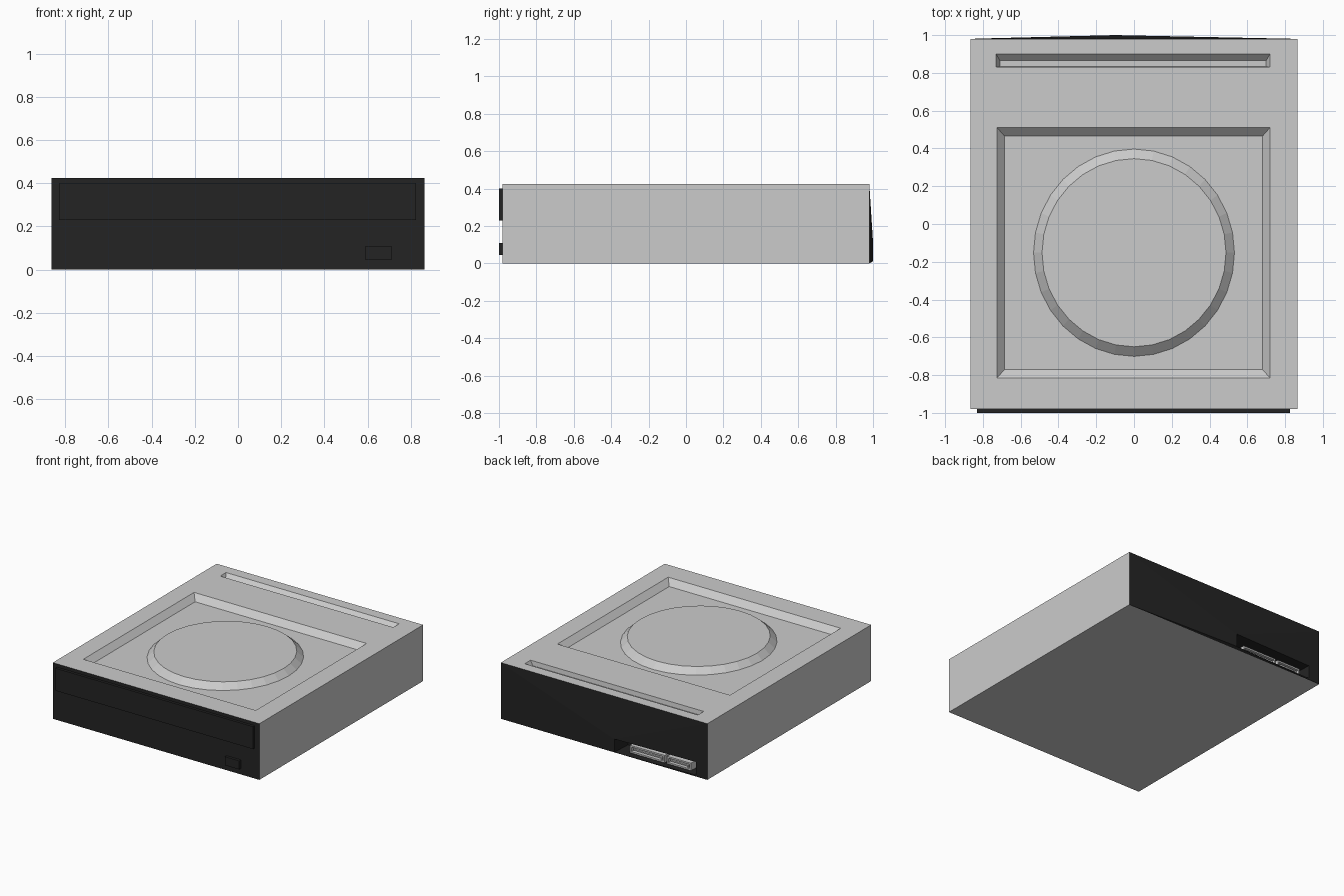
import bpy, bmesh, math

if "Cube" in bpy.data.objects:
    bpy.data.objects.remove(bpy.data.objects["Cube"])

black = bpy.data.materials.new("black_plastic")
black.diffuse_color = (0.017, 0.017, 0.017, 1)
black.use_nodes = True
black.node_tree.nodes["Principled BSDF"].inputs["Base Color"].default_value = black.diffuse_color
grey = bpy.data.materials.new("grey_metal")
grey.diffuse_color = (0.8, 0.8, 0.8, 1)
grey.use_nodes = True
grey.node_tree.nodes["Principled BSDF"].inputs["Base Color"].default_value = grey.diffuse_color


def finish(name, bm, mats=()):
    bmesh.ops.recalc_face_normals(bm, faces=bm.faces)
    me = bpy.data.meshes.new(name)
    bm.to_mesh(me)
    bm.free()
    ob = bpy.data.objects.new(name, me)
    bpy.context.collection.objects.link(ob)
    for m in mats:
        me.materials.append(m)
    return ob


def box(bm, x0, x1, y0, y1, z0, z1):
    v = bmesh.ops.create_cube(bm, size=1)["verts"]
    for p in v:
        p.co = (x1 if p.co.x > 0 else x0, y1 if p.co.y > 0 else y0, z1 if p.co.z > 0 else z0)


def lofted(bm, rings):
    """Bridge equal-length vertex rings and cap both ends."""
    rings = [[bm.verts.new(c) for c in r] for r in rings]
    n = len(rings[0])
    bands = [[bm.faces.new((a[i], a[(i + 1) % n], b[(i + 1) % n], b[i])) for i in range(n)]
             for a, b in zip(rings, rings[1:])]
    caps = [bm.faces.new(rings[0]), bm.faces.new(rings[-1])]
    return bands, caps


def rect_xz(x0, x1, z0, z1, yl, yr):
    return [(x0, yl, z0), (x1, yr, z0), (x1, yr, z1), (x0, yl, z1)]


def rect_xy(x0, x1, y0, y1, z):
    return [(x0, y0, z), (x1, y0, z), (x1, y1, z), (x0, y1, z)]


W, H, TOP = 0.865, 0.425, 0.425

# housing: front face, sides, bulged black back with connector recess
bm = bmesh.new()
bands, caps = lofted(bm, [
    rect_xz(-W, W, 0, H, -0.98, -0.98),
    rect_xz(-W, W, 0, H, 0.98, 0.98),
    rect_xz(-0.77, -0.10, 0.012, 0.112, 0.983, 1.0),
    rect_xz(-0.76, -0.11, 0.014, 0.11, 0.85, 0.85)])
for f in bands[1] + bands[2] + caps:
    f.material_index = 1
bmesh.ops.triangulate(bm, faces=bands[1] + bands[2])
housing = finish("housing", bm, (grey, black))


# pressed recesses in the lid
def carve(name, top, bottom, depth):
    (x0, x1, y0, y1), (a0, a1, b0, b1) = top, bottom
    bm = bmesh.new()
    lofted(bm, [rect_xy(x0, x1, y0, y1, TOP + 0.05), rect_xy(x0, x1, y0, y1, TOP),
                rect_xy(a0, a1, b0, b1, TOP - depth)])
    cutter = finish(name, bm, (grey, black))
    cutter.hide_render = True
    mod = housing.modifiers.new(name, 'BOOLEAN')
    mod.operation, mod.solver, mod.object = 'DIFFERENCE', 'EXACT', cutter
    bpy.context.view_layer.objects.active = housing
    bpy.ops.object.modifier_apply(modifier=mod.name)
    bpy.data.objects.remove(cutter)


carve("lid_recess_cutter", (-0.725, 0.72, -0.815, 0.51), (-0.685, 0.68, -0.77, 0.465), 0.043)
carve("lid_groove_cutter", (-0.73, 0.72, 0.83, 0.90), (-0.71, 0.70, 0.834, 0.865), 0.035)


# raised disc in the lid recess
def ring(rx, ry, z, n=32):
    return [(rx * math.cos(2 * math.pi * i / n), -0.152 + ry * math.sin(2 * math.pi * i / n), z)
            for i in range(n)]


bm = bmesh.new()
lofted(bm, [ring(0.533, 0.55, TOP - 0.044), ring(0.487, 0.498, TOP)])
finish("lid_disc", bm, (grey,))

# disc tray door and eject button
for name, b in (("tray_door", (-0.83, 0.825, -1.0, -0.98, 0.23, 0.40)),
                ("eject_button", (0.59, 0.71, -1.0, -0.98, 0.045, 0.11))):
    bm = bmesh.new()
    box(bm, *b)
    finish(name, bm, (black,))


# rear sockets: open shroud with a contact tongue
def socket(name, x0, x1, z0=0.018, z1=0.075, t=0.012):
    bm = bmesh.new()
    lofted(bm, [rect_xz(x0, x1, z0, z1, 0.85, 0.85),
                rect_xz(x0, x1, z0, z1, 0.955, 0.955),
                rect_xz(x0 + t, x1 - t, z0 + t, z1 - t, 0.955, 0.955),
                rect_xz(x0 + t, x1 - t, z0 + t, z1 - t, 0.88, 0.88)])
    box(bm, x0 + 2 * t, x1 - 2 * t, 0.88, 0.95, 0.042, 0.052)
    box(bm, x0 + 2 * t, x0 + 2.8 * t, 0.88, 0.95, 0.034, 0.042)
    finish(name, bm, (grey,))


socket("power_socket", -0.49, -0.20)
socket("data_socket", -0.71, -0.51)
